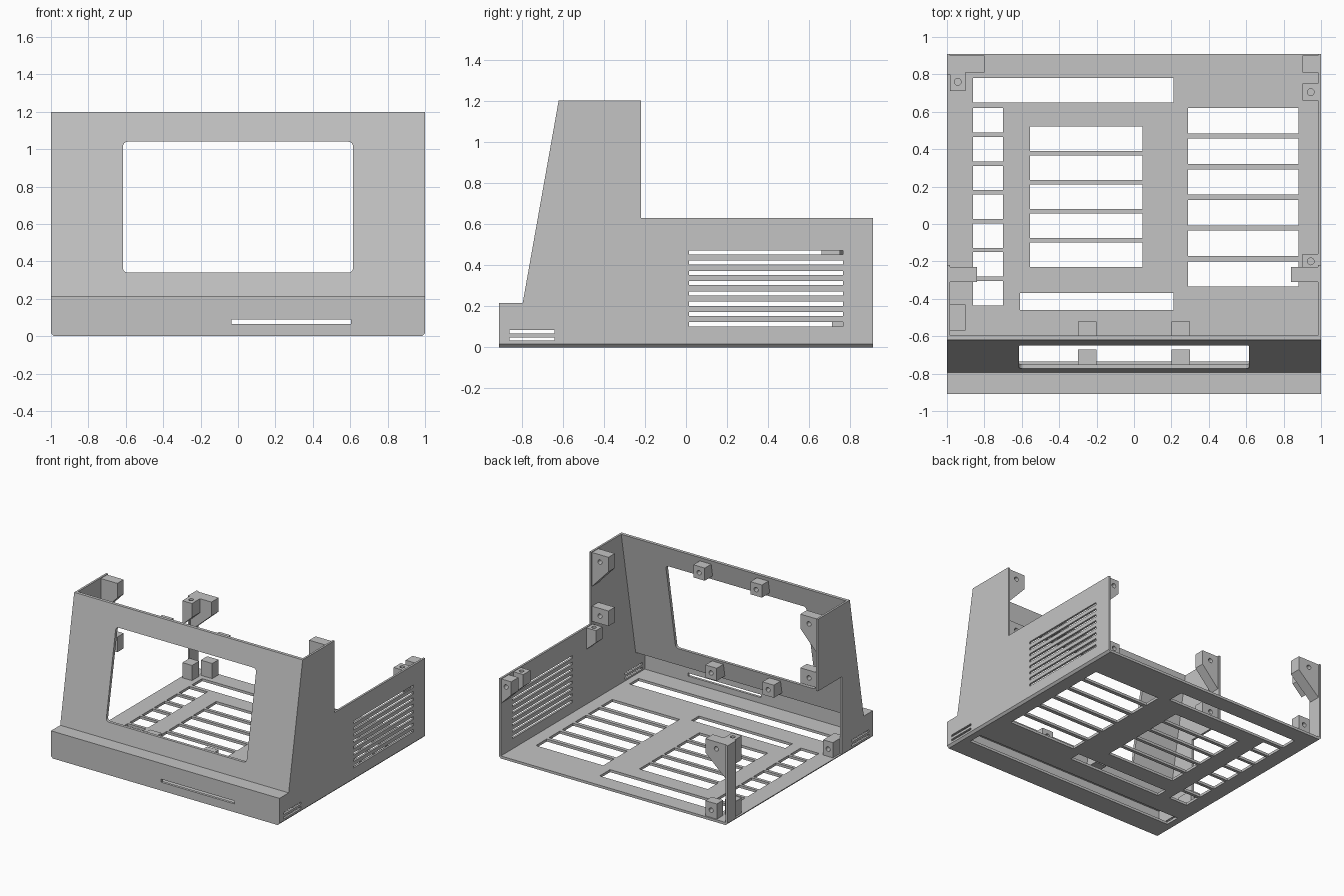
import bpy, bmesh, math
from mathutils import Vector

cube = bpy.data.objects.get("Cube")
if cube:
    bpy.data.objects.remove(cube, do_unlink=True)

grey = bpy.data.materials.new("light_grey")
grey.use_nodes = True
COLOR = (0.55, 0.55, 0.55, 1)
grey.diffuse_color = COLOR
grey.node_tree.nodes["Principled BSDF"].inputs["Base Color"].default_value = COLOR

T = 0.016  # sheet thickness


def place(axis, a, b, c):
    """2D profile point (a, b) at depth c along the axis."""
    return {"x": (c, a, b), "y": (a, c, b), "z": (a, b, c)}[axis]


def add_prism(bm, axis, points, lo, hi):
    low = [bm.verts.new(place(axis, a, b, lo)) for a, b in points]
    high = [bm.verts.new(place(axis, a, b, hi)) for a, b in points]
    bm.faces.new(low)
    bm.faces.new(high)
    n = len(points)
    for i in range(n):
        j = (i + 1) % n
        bm.faces.new((low[i], low[j], high[j], high[i]))


def rect(a0, a1, b0, b1):
    return [(a0, b0), (a1, b0), (a1, b1), (a0, b1)]


def round_rect(a0, a1, b0, b1, r, steps=4):
    pts = []
    corners = [(a1 - r, b1 - r), (a0 + r, b1 - r), (a0 + r, b0 + r), (a1 - r, b0 + r)]
    for q, (ca, cb) in enumerate(corners):
        for k in range(steps + 1):
            t = math.pi / 2 * (q + k / steps)
            pts.append((ca + r * math.cos(t), cb + r * math.sin(t)))
    return pts


def circle(ca, cb, r, n=16):
    return [(ca + r * math.cos(2 * math.pi * k / n), cb + r * math.sin(2 * math.pi * k / n)) for k in range(n)]


def make(name, prisms):
    bm = bmesh.new()
    for p in prisms:
        add_prism(bm, *p)
    bmesh.ops.recalc_face_normals(bm, faces=bm.faces[:])
    mesh = bpy.data.meshes.new(name)
    bm.to_mesh(mesh)
    bm.free()
    mesh.materials.append(grey)
    obj = bpy.data.objects.new(name, mesh)
    bpy.context.collection.objects.link(obj)
    return obj


def cut(obj, prisms):
    """Cut openings, then discard the cutter."""
    cutter = make("cutter", prisms)
    cutter.hide_render = True
    mod = obj.modifiers.new("openings", "BOOLEAN")
    mod.operation = "DIFFERENCE"
    mod.solver = "EXACT"
    mod.object = cutter
    bpy.context.view_layer.objects.active = obj
    bpy.ops.object.modifier_apply(modifier=mod.name)
    bpy.data.objects.remove(cutter, do_unlink=True)


# Floor with chamfered sides and ventilation openings
floor = make("floor", [("y", [(-1, T), (-1 + T, 0), (1 - T, 0), (1, T), (1, 0.02), (-1, 0.02)], -0.91, 0.91)])
openings = [(-0.86, 0.21, 0.65, 0.78), (-0.61, 0.21, -0.46, -0.37), (-0.93, 0.93, -0.735, -0.62)]
for x0, x1, y0, step, height, count in [(-0.86, -0.7, -0.435, 0.154, 0.13, 7),
                                        (-0.555, 0.045, -0.23, 0.155, 0.13, 5),
                                        (0.29, 0.88, -0.335, 0.164, 0.135, 6)]:
    openings += [(x0, x1, y0 + i * step, y0 + i * step + height) for i in range(count)]
cut(floor, [("z", rect(*o), -0.1, 0.1) for o in openings])

# Front lip, ledge and sloped screen panel in one bent sheet
front = make("front_panel", [("x", [(-0.91, T), (-0.91, 0.215), (-0.795, 0.215), (-0.62, 1.2), (-0.595, 1.2),
                                    (-0.776, 0.195), (-0.89, 0.195), (-0.89, T)], -1 + T, 1 - T)])
cut(front, [("y", round_rect(-0.615, 0.615, 0.34, 1.04, 0.025), -0.86, -0.4),
            ("y", rect(-0.035, 0.605, 0.066, 0.09), -1, -0.85)])

# Side walls: a full one, and one open below with a separate corner post
profile = [(-0.91, T), (-0.91, 0.215), (-0.795, 0.215), (-0.62, 1.2), (-0.22, 1.2), (-0.22, 0.63)]
small_slots = [rect(-0.86, -0.64, z - 0.008, z + 0.008) for z in (0.04, 0.075)]
long_slots = [rect(0.015, 0.765, 0.102 + i * 0.05, 0.122 + i * 0.05) for i in range(8)]
left = make("left_wall", [("x", profile + [(0.91, 0.63), (0.91, T)], 1 - T, 1)])
cut(left, [("x", s, 0.9, 1.1) for s in small_slots + long_slots])
right = make("right_wall", [("x", profile + [(-0.52, 0.63), (-0.52, T)], -1, -1 + T)])
cut(right, [("x", s, -1.1, -0.9) for s in small_slots])
make("corner_post", [("x", rect(0.8, 0.91, T, 0.63), -1, -1 + T)])


def bracket(name, x_wall, x_in, y0, y1, z0, z1, taper=0.0, hole="y"):
    """Screw block on a wall, with an optional sloped support below it."""
    pts = [(x_wall, z0 - taper), (x_in, z0), (x_in, z1), (x_wall, z1)]
    obj = make(name, [("y", pts, y0, y1)])
    x, y, z = (x_wall + x_in) / 2, (y0 + y1) / 2, (z0 + z1) / 2
    if hole == "y":
        cut(obj, [("y", circle(x, z, 0.018), y1 - 0.06, y1 + 0.05)])
    else:
        cut(obj, [("z", circle(x, y, 0.018), z1 - 0.08, z1 + 0.05)])


# Brackets beside the screen, mirrored
for side, s in (("left", 1), ("right", -1)):
    w = s * 0.99
    bracket(side + "_upper_bracket", w, s * 0.84, -0.31, -0.23, 1.08, 1.195, 0.16)
    bracket(side + "_middle_bracket", w, s * 0.84, -0.31, -0.23, 0.65, 0.77)

# Brackets along the full wall
bracket("left_lid_bracket_front", 0.99, 0.9, -0.24, -0.16, 0.53, 0.625, 0.08, "z")
bracket("left_lid_bracket_back", 0.99, 0.9, 0.66, 0.75, 0.53, 0.625, 0.08, "z")
bracket("left_back_bracket", 0.99, 0.9, 0.81, 0.9, 0.52, 0.625, 0.09)

# Brackets on the corner post and the open side
bracket("post_back_bracket", -0.99, -0.8, 0.81, 0.9, 0.52, 0.63, 0.17)
bracket("post_side_bracket", -0.985, -0.9, 0.71, 0.81, 0.52, 0.63, 0.08, "z")
bracket("post_foot_side", -0.985, -0.9, 0.71, 0.8, T, 0.14)
bracket("post_foot_back", -0.9, -0.8, 0.82, 0.9, T, 0.14)
bracket("right_foot_bracket", -0.985, -0.9, -0.57, -0.43, T, 0.14)

# Screen mounting blocks on the inner face of the panel
for side, s in (("left", 1), ("right", -1)):
    for level, y_back, z0 in (("upper", -0.52, 1.07), ("lower", -0.67, 0.22)):
        y_face = -0.795 + (z0 - 0.215) * 0.178 + 0.01
        block = make(f"{side}_{level}_screen_block",
                     [("x", [(y_face, z0), (y_back, z0), (y_back, z0 + 0.1), (y_face + 0.018, z0 + 0.1)],
                       s * 0.25 - 0.05, s * 0.25 + 0.05)])
        cut(block, [("y", circle(s * 0.25, z0 + 0.05, 0.018), y_back - 0.05, y_back + 0.05)])
